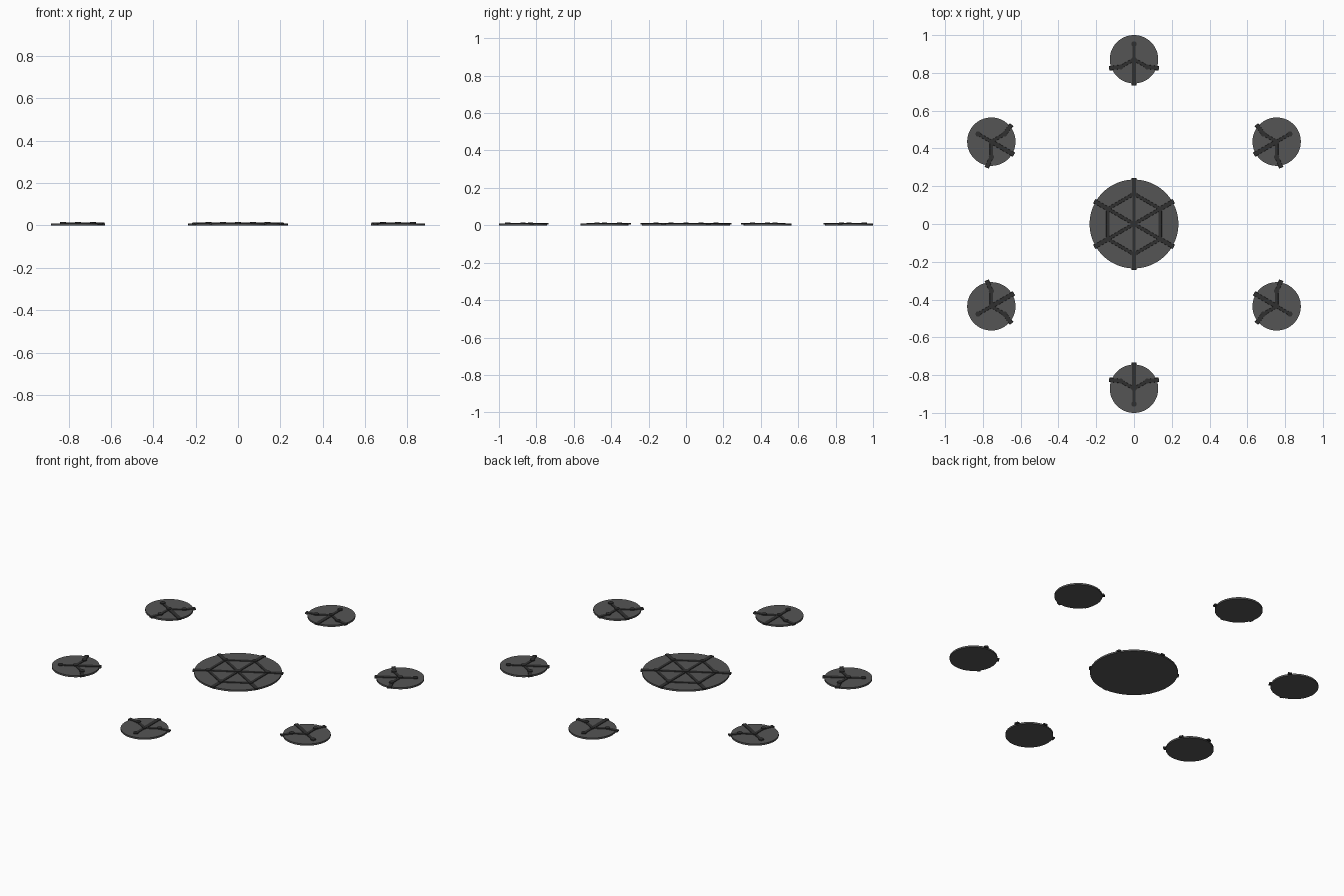
import bpy, bmesh, math
from mathutils import Vector

if "Cube" in bpy.data.objects:
    bpy.data.objects.remove(bpy.data.objects["Cube"])

def mat(name, v):
    m = bpy.data.materials.new(name)
    m.diffuse_color = (v, v, v, 1)
    m.use_nodes = True
    m.node_tree.nodes["Principled BSDF"].inputs["Base Color"].default_value = m.diffuse_color
    return m

STONE, RAIL = mat("dark_stone", 0.09), mat("dark_rail", 0.03)
TOP = 0.010      # height of the disc tops

def finish(name, bm, material):
    bmesh.ops.recalc_face_normals(bm, faces=bm.faces)
    me = bpy.data.meshes.new(name)
    bm.to_mesh(me)
    bm.free()
    ob = bpy.data.objects.new(name, me)
    bpy.context.collection.objects.link(ob)
    me.materials.append(material)
    return ob

def disc(name, c, r, z0, z1, material, n=64):
    bm = bmesh.new()
    bmesh.ops.create_cone(bm, cap_ends=True, segments=n, radius1=r, radius2=r, depth=z1 - z0)
    bmesh.ops.translate(bm, verts=bm.verts, vec=(c[0], c[1], (z0 + z1) / 2))
    return finish(name, bm, material)

def rail(name, pts, w, z0, z1):
    """Strip with a trapezoid section swept along flat points."""
    pts = [Vector(p) for p in pts]
    bm = bmesh.new()
    rings = []
    for i, p in enumerate(pts):
        d = (pts[min(i + 1, len(pts) - 1)] - pts[max(i - 1, 0)]).normalized()
        s = Vector((-d.y, d.x))
        ring = []
        for k, z in ((-w / 2, z0), (w / 2, z0), (w * 0.42, z1), (-w * 0.42, z1)):
            q = p + s * k
            ring.append(bm.verts.new((q.x, q.y, z)))
        rings.append(ring)
    for a, b in zip(rings, rings[1:]):
        for j in range(4):
            bm.faces.new((a[j], a[(j + 1) % 4], b[(j + 1) % 4], b[j]))
    bm.faces.new(rings[0])
    bm.faces.new(rings[-1])
    return finish(name, bm, RAIL)

def polar(r, deg, c=(0, 0)):
    a = math.radians(deg)
    return Vector((c[0] + r * math.cos(a), c[1] + r * math.sin(a)))

def stud(name, p):
    disc(name, p, 0.014, TOP - 0.003, TOP + 0.006, RAIL, 24)

# central platform with spokes, hexagon rails and studs
disc("centre_platform", (0, 0), 0.235, 0, TOP, STONE, 96)
stud("centre_stud", (0, 0))
for i in range(6):
    a = 30 + 60 * i
    rail("centre_spoke", [(0, 0), polar(0.16, a)], 0.019, TOP - 0.003, TOP + 0.003)
    rail("centre_spoke_end", [polar(0.16, a), polar(0.243, a)], 0.026, 0.004, TOP + 0.003)
    rail("hexagon_rail", [polar(0.16, a), polar(0.16, a + 60)], 0.019, TOP - 0.003, TOP + 0.003)
    stud("hexagon_stud", polar(0.16, a))

# six outer platforms
for i in range(6):
    a = 30 + 60 * i
    c = polar(0.872, a)
    disc("outer_platform", c, 0.128, 0, TOP, STONE)
    stud("outer_centre_stud", c)
    rail("inward_rail", [c, polar(0.872 - 0.138, a)], 0.026, 0.004, TOP + 0.003)
    for k in (0, 120, 240):
        p = polar(0.081, a + k, c)
        rail("branch_rail", [c, p], 0.019, TOP - 0.003, TOP + 0.003)
        stud("branch_stud", p)
    # stubs curving toward the neighbouring platforms
    r = polar(0.081, a + 120, c).length
    t0 = math.degrees(math.asin(0.0702 / r))
    for s in (-1, 1):
        arc = [polar(r, a + s * (t0 + (9.1 - t0) * j / 4)) for j in range(5)]
        rail("ring_stub", arc, 0.024, 0.004, TOP + 0.003)
